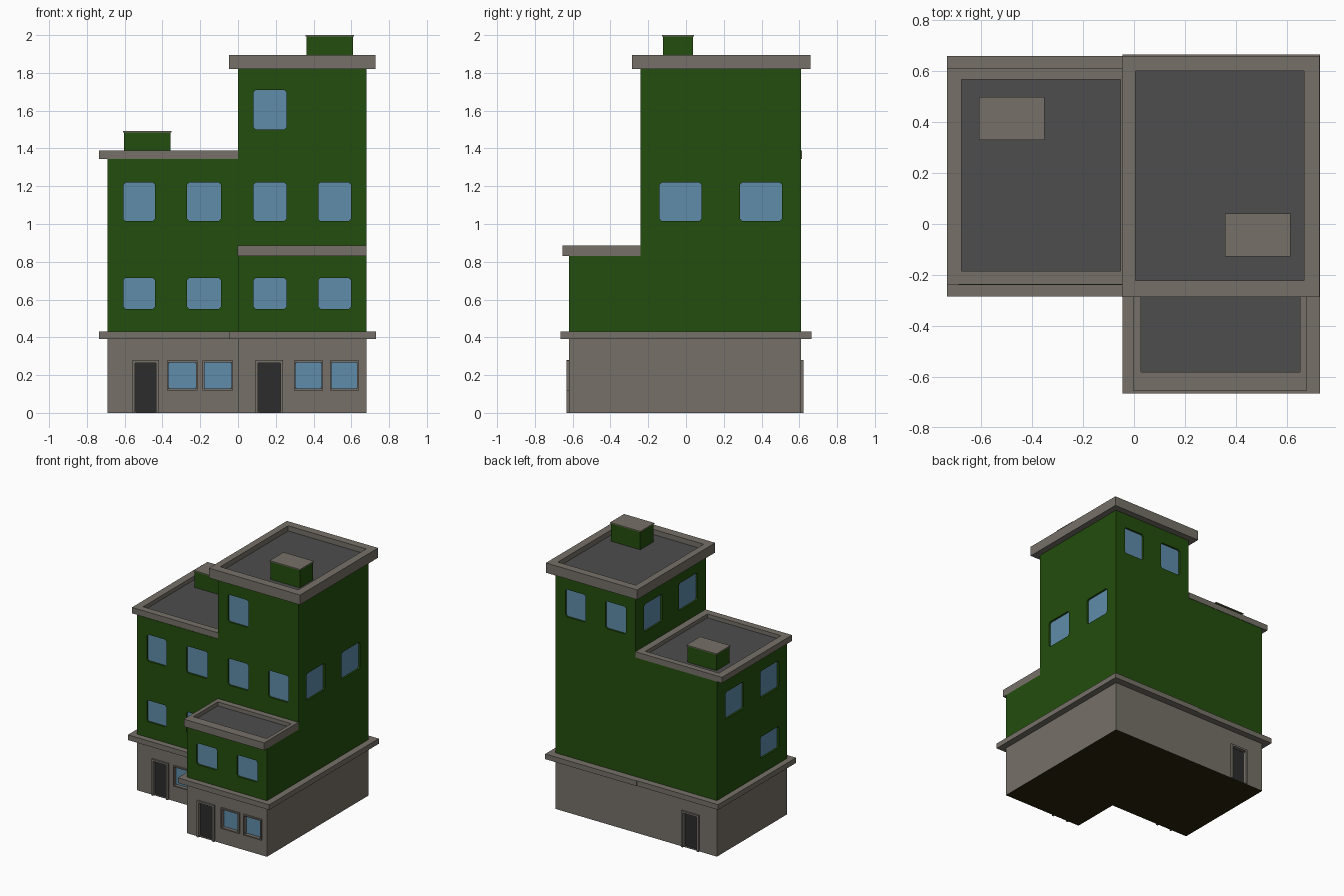
import bpy, bmesh

if "Cube" in bpy.data.objects:
    bpy.data.objects.remove(bpy.data.objects["Cube"])


def material(name, rgb):
    m = bpy.data.materials.new(name)
    m.diffuse_color = (*rgb, 1)
    m.use_nodes = True
    m.node_tree.nodes["Principled BSDF"].inputs["Base Color"].default_value = m.diffuse_color
    return m


GREEN = material("green_wall", (0.017, 0.075, 0.004))
STONE = material("grey_stone", (0.180, 0.160, 0.137))
ROOF = material("dark_roof", (0.075, 0.075, 0.075))
GLASS = material("blue_glass", (0.115, 0.262, 0.402))
DOOR = material("black_door", (0.025, 0.025, 0.025))
BASE = material("brown_underside", (0.024, 0.016, 0.004))


def finish(name, bm, *mats):
    bmesh.ops.recalc_face_normals(bm, faces=bm.faces)
    mesh = bpy.data.meshes.new(name)
    bm.to_mesh(mesh)
    bm.free()
    for m in mats:
        mesh.materials.append(m)
    ob = bpy.data.objects.new(name, mesh)
    bpy.context.collection.objects.link(ob)
    return ob


def prism(bm, bottom, top):
    """Closed solid between two matching outlines."""
    a = [bm.verts.new(p) for p in bottom]
    b = [bm.verts.new(p) for p in top]
    bm.faces.new(a)
    bm.faces.new(b)
    for i in range(len(a)):
        j = (i + 1) % len(a)
        bm.faces.new((a[i], a[j], b[j], b[i]))


def rect(x0, x1, y0, y1, z):
    return [(x0, y0, z), (x1, y0, z), (x1, y1, z), (x0, y1, z)]


def box(name, x0, x1, y0, y1, z0, z1, *mats):
    bm = bmesh.new()
    prism(bm, rect(x0, x1, y0, y1, z0), rect(x0, x1, y0, y1, z1))
    return finish(name, bm, *mats)


def tray(name, outer, inner, z0, z1, depth):
    """Cornice with a sunken flat roof inside its rim."""
    bm = bmesh.new()
    rings = [[bm.verts.new(p) for p in rect(*r, z)] for r, z in
             ((outer, z0), (outer, z1), (inner, z1), (inner, z1 - depth))]
    bm.faces.new(rings[0])
    for lo, hi in zip(rings, rings[1:]):
        for i in range(4):
            j = (i + 1) % 4
            bm.faces.new((lo[i], lo[j], hi[j], hi[i]))
    bm.faces.new(rings[3]).material_index = 1
    return finish(name, bm, STONE, ROOF)


def on_wall(side, plane, a, z, d):
    """Point on a wall: a runs along it, d points outward."""
    s = 1 if side in ("back", "right") else -1
    return (a, plane + s * d, z) if side in ("front", "back") else (plane + s * d, a, z)


def panel(bm, side, plane, a0, a1, z0, z1, d0, d1, c=0.0):
    if c:
        pts = [(a0 + c, z0), (a1 - c, z0), (a1, z0 + c), (a1, z1 - c),
               (a1 - c, z1), (a0 + c, z1), (a0, z1 - c), (a0, z0 + c)]
    else:
        pts = [(a0, z0), (a1, z0), (a1, z1), (a0, z1)]
    prism(bm, *[[on_wall(side, plane, a, z, d) for a, z in pts] for d in (d0, d1)])


def openings(wall, label, holes, mat, frame=0.0):
    """Cut recesses in a wall, fill them with panels and add optional frames."""
    cut, fill, trim = bmesh.new(), bmesh.new(), bmesh.new()
    for side, plane, a0, a1, z0, z1 in holes:
        door = z0 < 0.02
        panel(cut, side, plane, a0, a1, z0, z1, -0.02, 0.05, 0.012 if not frame else 0.006)
        panel(fill, side, plane, a0, a1, z0, z1, -0.021, -0.014, 0.012 if not frame else 0.006)
        if frame:
            f = frame
            bottom = 0 if door else z0 - f
            panel(trim, side, plane, a0 - f, a0, bottom, z1 + f, -0.002, 0.013)
            panel(trim, side, plane, a1, a1 + f, bottom, z1 + f, -0.002, 0.013)
            panel(trim, side, plane, a0, a1, z1, z1 + f, -0.002, 0.013)
            if not door:
                panel(trim, side, plane, a0, a1, z0 - f, z0, -0.002, 0.013)
    cutter = finish(label + "_cutter", cut)
    cutter.hide_render = True
    cutter.hide_set(True)
    mod = wall.modifiers.new("recesses", 'BOOLEAN')
    mod.operation, mod.solver, mod.object = 'DIFFERENCE', 'EXACT', cutter
    finish(label, fill, mat)
    if frame:
        finish(label + "_frames", trim, STONE)
    else:
        trim.free()


# Main dimensions
XL, XR, YM, YF, YB = -0.69, 0.68, -0.24, -0.62, 0.61

# Stone ground floor
ground_l = box("ground_floor_left", XL, 0, YM, YB, 0, 0.39, STONE, BASE)
ground_r = box("ground_floor_right", 0, XR, YF, YB, 0, 0.39, STONE, BASE)
for g in (ground_l, ground_r):
    for f in g.data.polygons:
        f.material_index = 1 if f.normal.z < -0.9 else 0

# Stone ledge around the whole building
box("ledge_left", -0.735, -0.045, -0.285, 0.66, 0.39, 0.43, STONE)
box("ledge_right", -0.045, 0.73, -0.665, 0.665, 0.39, 0.43, STONE)

# Green upper storeys
left = box("left_upper_wall", XL, 0, YM, YB, 0.43, 1.345, GREEN)
tower = box("tower_wall", 0, XR, YM, YB, 0.43, 1.82, GREEN)
wing = box("front_wing_wall", 0, XR, YF, YM, 0.43, 0.83, GREEN)

# Cornices with sunken roofs
tray("left_roof", (-0.735, 0, -0.237, 0.613), (-0.677, -0.053, -0.184, 0.567), 1.345, 1.39, 0.03)
tray("tower_roof", (-0.047, 0.728, -0.287, 0.66), (0.006, 0.668, -0.222, 0.6), 1.82, 1.895, 0.04)
tray("wing_roof", (-0.003, XR, -0.653, YM), (0.028, 0.652, -0.582, -0.285), 0.83, 0.887, 0.03)

# Roof boxes with thin caps
for name, x0, x1, y0, y1, z0, z1 in (
        ("left", -0.603, -0.357, 0.335, 0.493, 1.355, 1.485),
        ("tower", 0.363, 0.61, -0.122, 0.037, 1.85, 1.993)):
    box(name + "_roof_box", x0, x1, y0, y1, z0, z1, GREEN)
    box(name + "_roof_box_cap", x0 - 0.005, x1 + 0.005, y0 - 0.005, y1 + 0.005, z1, z1 + 0.007, STONE)

# Upper windows: spans along the walls and storey heights
LOW, MID, TOP = (0.55, 0.715), (1.015, 1.22), (1.5, 1.71)
LEFT_X = [(-0.607, -0.44), (-0.27, -0.09)]
RIGHT_X = [(0.082, 0.257), (0.425, 0.598)]
SIDE_Y = [(-0.14, 0.082), (0.287, 0.508)]

openings(left, "left_windows",
         [("front", YM, *a, *z) for a in LEFT_X for z in (LOW, MID)]
         + [("left", XL, *a, *MID) for a in SIDE_Y]
         + [("left", XL, *SIDE_Y[0], *LOW)], GLASS)
openings(wing, "wing_windows", [("front", YF, *a, *LOW) for a in RIGHT_X], GLASS)
openings(tower, "tower_windows",
         [("front", YM, *a, *MID) for a in RIGHT_X]
         + [("front", YM, *RIGHT_X[0], *TOP)]
         + [("back", YB, *a, *TOP) for a in RIGHT_X]
         + [("right", XR, *a, *MID) for a in SIDE_Y]
         + [("left", 0, *a, *TOP) for a in SIDE_Y], GLASS)

# Shop windows and doors on the ground floor
SHOP = (0.128, 0.268)
openings(ground_l, "left_shop_windows",
         [("front", YM, *a, *SHOP) for a in ((-0.367, -0.223), (-0.178, -0.035))], GLASS, 0.009)
openings(ground_r, "right_shop_windows",
         [("front", YF, *a, *SHOP) for a in ((0.305, 0.441), (0.495, 0.631))], GLASS, 0.009)
openings(ground_l, "left_doors",
         [("front", YM, -0.545, -0.433, 0.004, 0.265),
          ("back", YB, -0.527, -0.408, 0.004, 0.265)], DOOR, 0.014)
openings(ground_r, "right_door", [("front", YF, 0.106, 0.224, 0.004, 0.265)], DOOR, 0.014)
